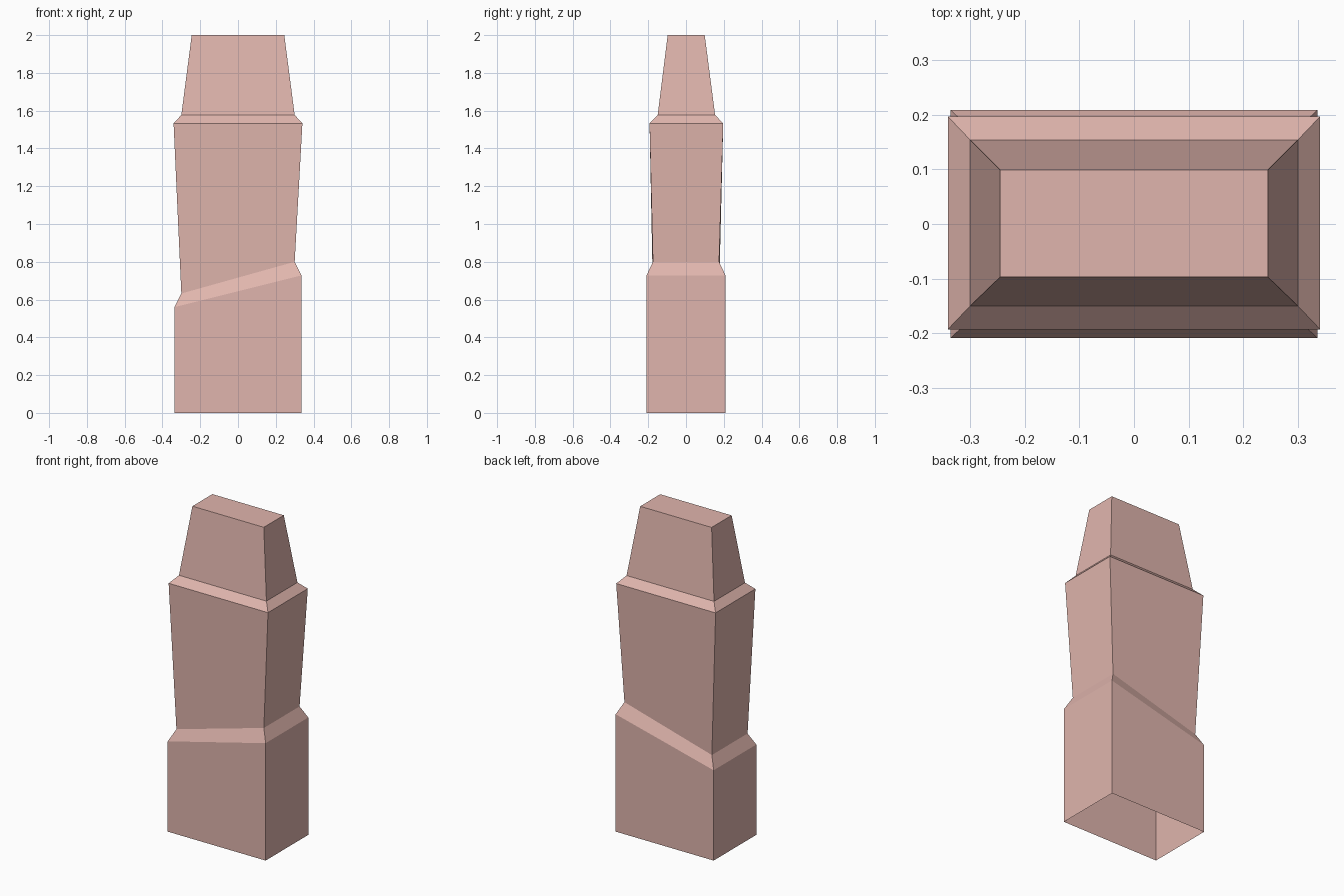
import bpy
import bmesh

cube = bpy.data.objects.get("Cube")
if cube:
    bpy.data.objects.remove(cube, do_unlink=True)

# One flat colour for the whole model
skin = bpy.data.materials.new("dusty_pink")
skin.use_nodes = True
colour = (0.745, 0.462, 0.418, 1.0)
skin.diffuse_color = colour
bsdf = next(n for n in skin.node_tree.nodes if n.type == "BSDF_PRINCIPLED")
bsdf.inputs["Base Color"].default_value = colour
bsdf.inputs["Roughness"].default_value = 0.8


def loft(name, rings, cap_top=False):
    """Skin rectangular rings: (half width, half depth, y centre, z at -x, z at +x)."""
    bm = bmesh.new()
    loops = []
    for hx, hy, cy, z_low, z_high in rings:
        corners = ((-1, -1), (1, -1), (1, 1), (-1, 1))
        loops.append([bm.verts.new((sx * hx, cy + sy * hy, z_high if sx > 0 else z_low))
                      for sx, sy in corners])
    for lower, upper in zip(loops, loops[1:]):
        for i in range(4):
            j = (i + 1) % 4
            bm.faces.new((lower[i], lower[j], upper[j], upper[i]))
    if cap_top:
        bm.faces.new(loops[-1])
    mesh = bpy.data.meshes.new(name)
    bm.to_mesh(mesh)
    bm.free()
    mesh.materials.append(skin)
    obj = bpy.data.objects.new(name, mesh)
    bpy.context.collection.objects.link(obj)
    return obj


# Rings shared between neighbouring segments
foot = (0.336, 0.209, 0.0, 0.0, 0.0)
slanted_shoulder = (0.336, 0.209, 0.0, 0.56, 0.728)
slanted_neck = (0.30, 0.175, 0.0, 0.632, 0.80)
collar = (0.341, 0.195, 0.002, 1.533, 1.533)
tip_root = (0.30, 0.152, 0.002, 1.577, 1.577)
tip_end = (0.245, 0.098, 0.001, 2.0, 2.0)

# Straight lower block, open underneath, with a slanted bevelled rim
loft("base_segment", [foot, slanted_shoulder, slanted_neck])
# Flaring middle block with a bevelled collar
loft("middle_segment", [slanted_neck, collar, tip_root])
# Tapered, flat-topped tip
loft("tip_segment", [tip_root, tip_end], cap_top=True)
